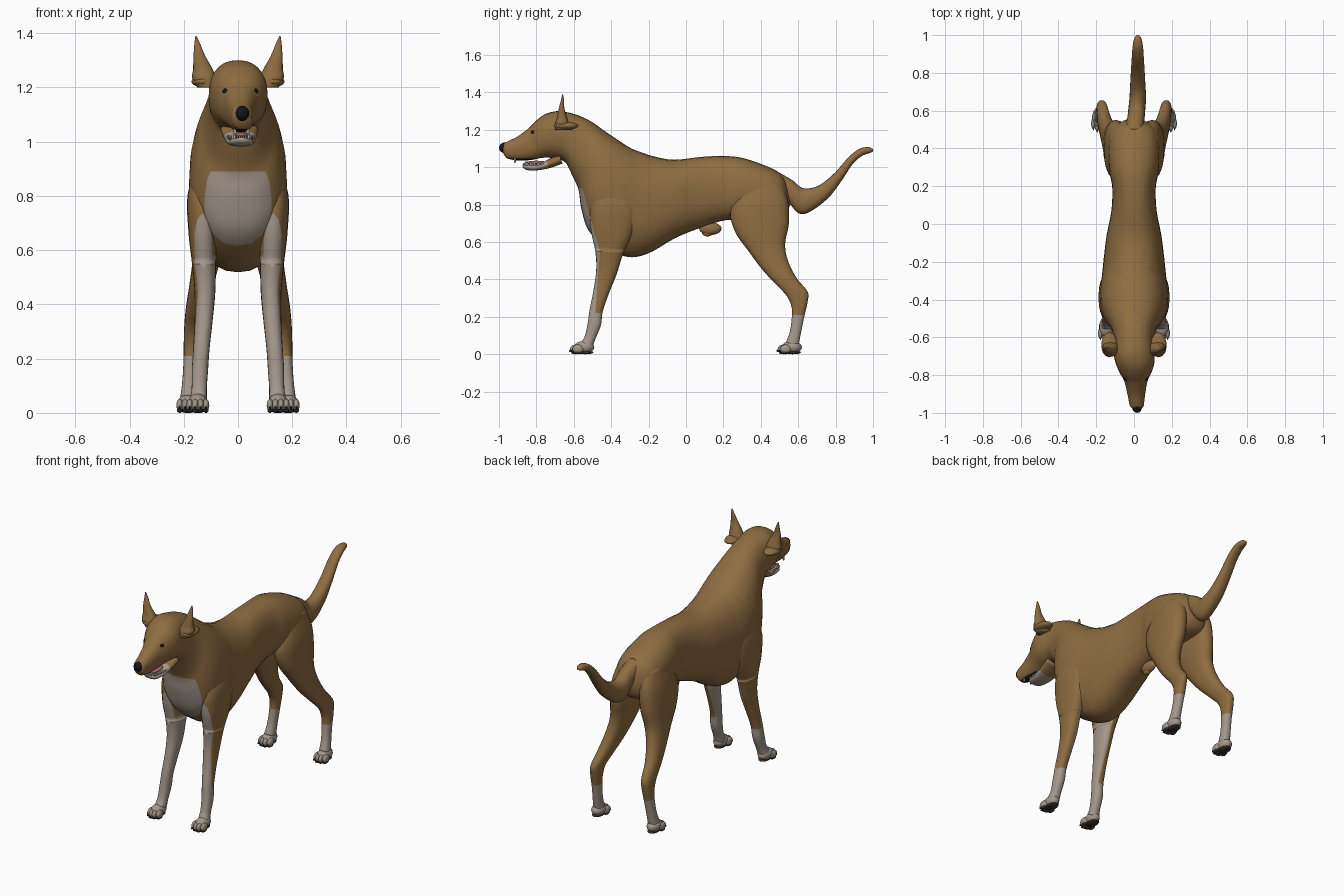
import bpy, bmesh, math
from mathutils import Vector

cube = bpy.data.objects.get("Cube")
if cube:
    bpy.data.objects.remove(cube, do_unlink=True)


def make_material(name, rgb):
    material = bpy.data.materials.new(name)
    material.use_nodes = True
    material.diffuse_color = (*rgb, 1)
    shader = material.node_tree.nodes["Principled BSDF"]
    shader.inputs["Base Color"].default_value = (*rgb, 1)
    shader.inputs["Roughness"].default_value = 0.8
    return material


BROWN = make_material("brown coat", (.27, .15, .052))
PALE = make_material("pale coat", (.37, .31, .26))
BLACK = make_material("black nose", (.008, .008, .008))
PINK = make_material("pink tongue", (.42, .14, .15))
TOOTH = make_material("ivory teeth", (.6, .56, .48))
PAD = make_material("dark paw pad", (.035, .028, .024))


def finish(name, bm, material, mirror):
    """Turn a bmesh into a smooth object, mirrored across x if asked."""
    bmesh.ops.recalc_face_normals(bm, faces=bm.faces)
    for face in bm.faces:
        face.smooth = True
    mesh = bpy.data.meshes.new(name)
    bm.to_mesh(mesh)
    bm.free()
    mesh.materials.append(material)
    part = bpy.data.objects.new(name, mesh)
    bpy.context.collection.objects.link(part)
    if mirror:
        part.modifiers.new("mirror", 'MIRROR').use_mirror_merge = False
    return part


def spline(a, b, c, d, t):
    """Catmull-Rom blend of four rows of values."""
    return [q + t / 2 * (r - p + t * (2 * p - 5 * q + 4 * r - s + t * (3 * (q - r) + s - p)))
            for p, q, r, s in zip(a, b, c, d)]


def loft(name, rows, material, mirror=False, sides=28, steps=5, power=.87):
    """Skin rounded rings; a row is centre x, half width, then two opposite
    rim points (y, z), all in hundredths."""
    rows = [[value / 100 for value in row] for row in rows]
    padded = [rows[0]] + rows + [rows[-1]]
    smooth_rows = [spline(*padded[i:i + 4], k / steps)
                   for i in range(len(rows) - 1) for k in range(steps)] + [rows[-1]]
    bm = bmesh.new()
    rings = []
    for x, width, y1, z1, y2, z2 in smooth_rows:
        first, second = Vector((x, y1, z1)), Vector((x, y2, z2))
        centre, half = (first + second) / 2, (first - second) / 2
        ring = []
        for i in range(sides):
            angle = math.tau * i / sides
            c, s = (math.copysign(abs(f(angle)) ** power, f(angle)) for f in (math.cos, math.sin))
            ring.append(bm.verts.new(centre + half * c + Vector((width * s, 0, 0))))
        rings.append(ring)
    for low, high in zip(rings, rings[1:]):
        for i in range(sides):
            j = (i + 1) % sides
            bm.faces.new((low[i], low[j], high[j], high[i]))
    bm.faces.new(rings[0])
    bm.faces.new(rings[-1])
    return finish(name, bm, material, mirror)


def blobs(name, items, material, mirror=False, detail=14):
    """Join several ellipsoids given as (centre, radii)."""
    bm = bmesh.new()
    for centre, radii in items:
        made = bmesh.ops.create_uvsphere(bm, u_segments=detail, v_segments=detail // 2 + 1, radius=1)
        bmesh.ops.scale(bm, vec=radii, verts=made["verts"])
        bmesh.ops.translate(bm, vec=centre, verts=made["verts"])
    return finish(name, bm, material, mirror)


def paint(part, material, *regions):
    """Cut the mesh along planes; colour faces in front of all planes of a region."""
    bm = bmesh.new()
    bm.from_mesh(part.data)
    for region in regions:
        for point, normal in region:
            bmesh.ops.bisect_plane(bm, geom=bm.verts[:] + bm.edges[:] + bm.faces[:],
                                   plane_co=point, plane_no=normal)
    slot = len(part.data.materials)
    part.data.materials.append(material)
    for face in bm.faces:
        middle = face.calc_center_median()
        if any(all((middle - Vector(p)).dot(Vector(n)) > 0 for p, n in region) for region in regions):
            face.material_index = slot
    bm.to_mesh(part.data)
    bm.free()


def below(z):
    return ((0, 0, z), (0, 0, -1))


def above(z):
    return ((0, 0, z), (0, 0, 1))


def ahead(y):
    return ((0, y, 0), (0, -1, 0))


chest_front = [below(.89), above(.55), ((0, -.55, .87), (0, -.27, -.075))]

# Torso, neck and head as one skin
torso = [
    (0, 4, 54, 92, 56, 81), (0, 11, 50, 97, 52, 74), (0, 13.5, 42, 101, 40, 72),
    (0, 13, 30, 105, 26, 72), (0, 11.5, 20, 106, 18, 71), (0, 12, 8, 105.5, 6, 67),
    (0, 14.5, -6, 104, -6, 62), (0, 16, -16, 105.5, -20, 54), (0, 17, -24, 108, -31, 52),
    (0, 18, -30, 110.5, -42, 57), (0, 17.5, -37, 115, -52, 66), (0, 15.5, -43, 119, -56, 78),
]
neck_and_head = [
    (0, 12.7, -50, 124, -57.5, 88), (0, 10.9, -57, 127.5, -61, 96),
    (0, 10.5, -64, 129.5, -64, 102), (0, 10.8, -69, 130, -67, 104),
    (.5, 10.3, -75, 128.5, -72, 105), (.8, 8.5, -80, 125, -77, 105),
    (1, 6.2, -84, 121, -82, 104), (1.2, 4.8, -90, 116.5, -89, 103.5),
    (1.4, 3.9, -95, 114, -95, 104.5), (1.5, 3.4, -97, 113, -96.5, 105.5),
    (1.5, 2, -98.5, 111.5, -97.5, 107),
]
body = loft("body", torso + neck_and_head, BROWN)
paint(body, PALE, chest_front)
paint(body, BLACK, [below(1.047), ahead(-.76)])

# Tail
loft("tail", [
    (0, 5, 50, 97, 50, 85), (1, 4.6, 57, 93, 55, 81), (1.5, 4.5, 62, 89, 60, 75.5),
    (2, 4.4, 67.5, 89, 66, 76), (2, 4, 73, 91.5, 76, 83.5), (2, 3.6, 80, 97.5, 83, 92.5),
    (2, 3.2, 87, 105.5, 89, 101.5), (2, 2.8, 93, 110, 94, 106),
    (2, 2, 98, 110.7, 98, 107.5), (2, .7, 100, 109.5, 100, 108.5)], BROWN, sides=20)

# Front legs
front_legs = loft("front_legs", [
    (11, 3, -40, 95, -27, 92), (13, 5.5, -50, 82, -26, 80), (13, 5.3, -51, 68, -28, 66),
    (12.5, 4.4, -48.5, 55, -33.5, 54), (12.2, 3.8, -48, 45, -37, 43),
    (12.7, 3.3, -49.5, 34, -41, 33), (13.5, 3, -51.5, 24, -44.5, 23),
    (14, 3, -52.5, 17, -45.5, 15.5), (14.3, 2.8, -54, 10, -48.5, 8),
    (14.6, 3.2, -56, 6.5, -50, 3.5)], BROWN, mirror=True, sides=20)
paint(front_legs, PALE, chest_front, [below(.22)],
      [below(.55), ((0, -.46, .55), (0, -.33, .025))],
      [below(.58), ((.118, 0, 0), (-1, 0, 0))])

# Hind legs
hind_legs = loft("hind_legs", [
    (7.5, 5, 32, 94, 51, 91), (9, 6.4, 24, 78, 54.5, 82), (10, 6.2, 26, 66, 55, 70),
    (11.5, 5.2, 33.5, 55, 53, 59), (13.5, 4.4, 41, 45, 54.5, 50),
    (15.5, 3.7, 48.5, 37, 59, 41), (16.8, 3, 54, 31, 65, 33.5),
    (17.2, 2.8, 56.5, 25, 65, 28), (17.5, 2.6, 56.5, 19, 63, 19),
    (18, 2.6, 55.5, 12, 61.2, 10), (18.4, 3, 53.5, 6.5, 60, 3.5)], BROWN, mirror=True, sides=20)
paint(hind_legs, PALE, [below(.21)])

# Paws with toes, claws and pads
for label, x, heel in (("front", .148, -.5), ("hind", .185, .61)):
    toes, claws, pads = [], [], []
    for i in range(4):
        offset = (i - 1.5) * .02
        reach = heel - (.09 if i in (1, 2) else .078)
        toes.append(((x + offset, reach, .028), (.0125, .03, .024)))
        claws.append(((x + offset, reach - .027, .018), (.004, .01, .007)))
        pads.append(((x + offset, reach, .009), (.01, .024, .009)))
    toes.append(((x, heel - .045, .038), (.037, .055, .033)))
    pads.append(((x, heel - .04, .01), (.031, .045, .01)))
    blobs(label + "_paws", toes, PALE, mirror=True)
    blobs(label + "_claws", claws, PAD, mirror=True, detail=8)
    blobs(label + "_paw_pads", pads, PAD, mirror=True)

# Ears: upright points over a low flap
loft("ears", [
    (11, 4, -70, 120, -61, 120), (12.5, 4.4, -70, 123.5, -62.5, 123.5),
    (12.9, 3.7, -69, 126.5, -63.5, 126.5), (14.2, 2.2, -68, 131.5, -65, 131.5),
    (15, 1.1, -66.8, 136, -65.2, 136), (15.5, .2, -66.2, 139, -65.8, 139)],
    BROWN, mirror=True, sides=16)
blobs("ear_flaps", [((.13, -.64, 1.222), (.043, .066, .021))], BROWN, mirror=True)

# Lower jaw, tongue and teeth
jaw = loft("lower_jaw", [
    (.5, 7, -68, 107, -66, 102), (.8, 6, -74, 104, -73, 99.5), (1, 5, -80, 101.5, -80, 98.3),
    (1.2, 4.2, -85, 101.5, -85, 98.5), (1.3, 2.2, -87.5, 101.5, -87.2, 99.8)], BROWN, sides=20)
paint(jaw, PALE, [ahead(-.74)])
blobs("tongue", [((.012, -.8, 1.024), (.03, .06, .011))], PINK)
teeth = []
for side in (-1, 1):
    teeth.append(((.013 + side * .024, -.915, 1.036), (.005, .006, .014)))
    teeth.append(((.013 + side * .026, -.857, 1.02), (.005, .006, .013)))
    for i in range(5):
        teeth.append(((.01 + side * (.036 + i * .003), -.85 + i * .02, 1.016), (.004, .008, .008)))
for i in range(5):
    teeth.append(((.013 + (i - 2) * .008, -.868, 1.016), (.0035, .004, .007)))
blobs("teeth", teeth, TOOTH, detail=8)

# Nose and eyes
blobs("nose", [((.016, -.967, 1.104), (.027, .033, .029))], BLACK)
blobs("eyes", [((.009 + side * .05, -.813, 1.186), (.017, .018, .012)) for side in (-1, 1)], BLACK)

# Fold under the belly
blobs("belly_fold", [((0, .13, .672), (.025, .06, .035)), ((0, .115, .648), (.016, .03, .018))], BROWN)
